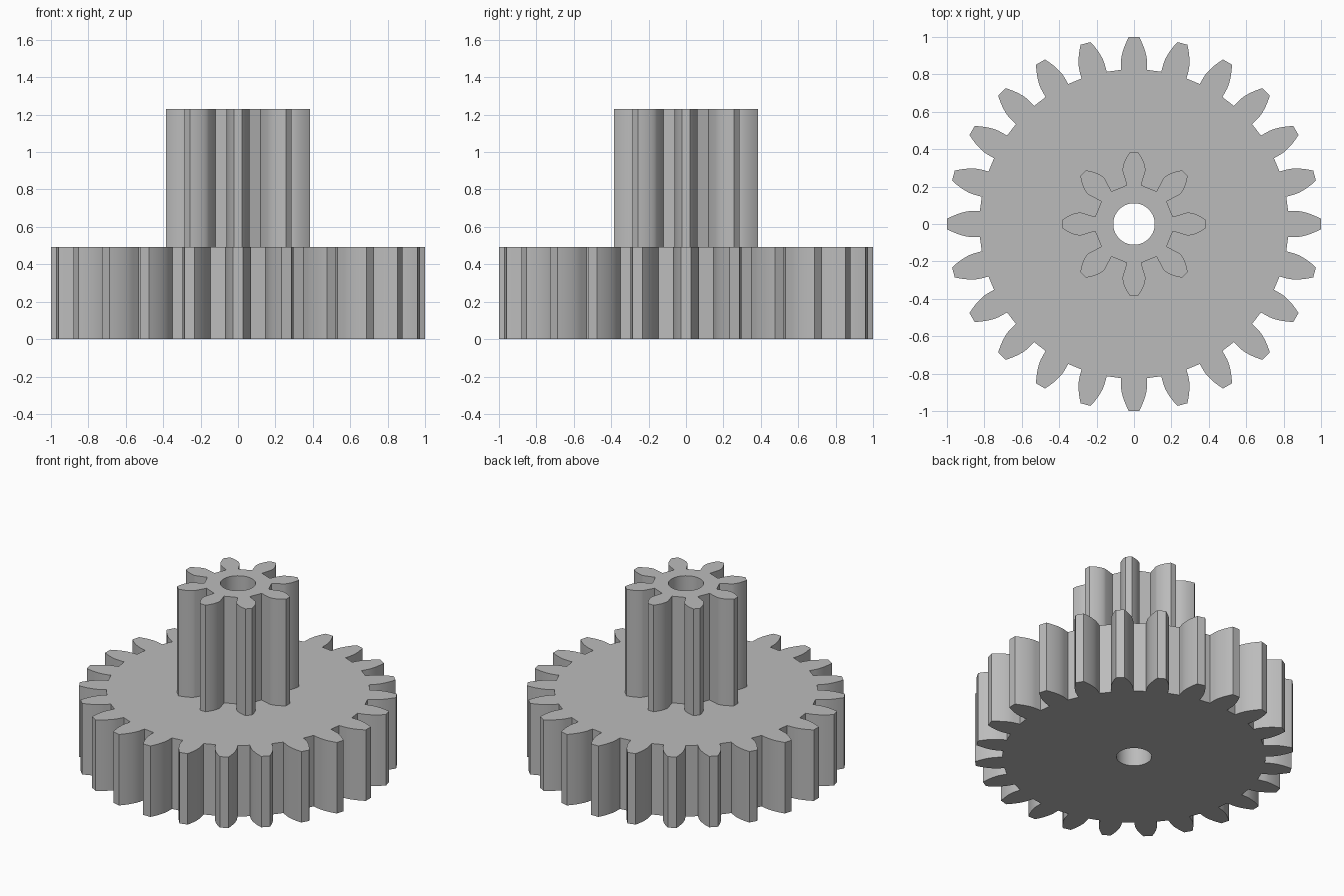
import bpy, bmesh
from math import pi, tan, acos, cos, sin, radians

MODULE = 2 / 26
PRESSURE = radians(20)
BORE_RADIUS = 0.111
WHEEL_TOP, PINION_TOP = 0.492, 1.231

if "Cube" in bpy.data.objects:
    bpy.data.objects.remove(bpy.data.objects["Cube"])

# Plain grey plastic
grey = bpy.data.materials.new("grey plastic")
grey.use_nodes = True
colour = (0.5, 0.5, 0.5, 1)
grey.diffuse_color = colour
grey.node_tree.nodes["Principled BSDF"].inputs["Base Color"].default_value = colour


def involute(angle):
    return tan(angle) - angle


def gear_outline(teeth, root_half, steps=8):
    """Involute spur gear outline, one tooth pointing along +x."""
    pitch = MODULE * teeth / 2
    base, tip, root = pitch * cos(PRESSURE), pitch + MODULE, pitch - 1.25 * MODULE
    base_half = pi / (2 * teeth) + involute(PRESSURE)
    flank = [(root, root_half)]
    for i in range(steps + 1):
        r = base + (tip - base) * i / steps
        flank.append((r, base_half - involute(acos(min(1, base / r)))))
    tooth = [(r, -a) for r, a in flank] + flank[::-1]
    return [(r * cos(a + 2 * pi * t / teeth), r * sin(a + 2 * pi * t / teeth))
            for t in range(teeth) for r, a in tooth]


def circle(radius, sides=48):
    return [(radius * cos(2 * pi * i / sides), radius * sin(2 * pi * i / sides))
            for i in range(sides)]


def ring(bm, points, z):
    return [bm.verts.new((x, y, z)) for x, y in points]


def wall(bm, low, high, inward=False):
    n = len(low)
    for i in range(n):
        j = (i + 1) % n
        face = [low[i], low[j], high[j], high[i]]
        bm.faces.new(face[::-1] if inward else face)


def cap(bm, outer, inner, up):
    """Fill the flat area between two closed rings."""
    edges = []
    for loop in (outer, inner):
        for a, b in zip(loop, loop[1:] + loop[:1]):
            edges.append(bm.edges.get((a, b)) or bm.edges.new((a, b)))
    made = bmesh.ops.triangle_fill(bm, use_beauty=True, edges=edges,
                                   normal=(0, 0, up))["geom"]
    for f in made:
        if isinstance(f, bmesh.types.BMFace):
            f.normal_update()
            if f.normal.z * up < 0:
                f.normal_flip()


def finish(bm, name):
    mesh = bpy.data.meshes.new(name)
    bm.to_mesh(mesh)
    bm.free()
    mesh.materials.append(grey)
    obj = bpy.data.objects.new(name, mesh)
    bpy.context.collection.objects.link(obj)
    bpy.ops.object.select_all(action='DESELECT')
    obj.select_set(True)
    bpy.context.view_layer.objects.active = obj
    bpy.ops.object.shade_smooth_by_angle(angle=radians(30))


wheel_shape = gear_outline(24, radians(4.85))
pinion_shape = gear_outline(8, radians(10.5))
bore_shape = circle(BORE_RADIUS)

# Large wheel, its top face open where the pinion rises from it
bm = bmesh.new()
low, high = ring(bm, wheel_shape, 0), ring(bm, wheel_shape, WHEEL_TOP)
bore_low, bore_high = ring(bm, bore_shape, 0), ring(bm, bore_shape, WHEEL_TOP)
wall(bm, low, high)
wall(bm, bore_low, bore_high, inward=True)
cap(bm, low, bore_low, -1)
cap(bm, high, ring(bm, pinion_shape, WHEEL_TOP), 1)
finish(bm, "gear_wheel")

# Tall pinion with the bore running on through it
bm = bmesh.new()
low, high = ring(bm, pinion_shape, WHEEL_TOP), ring(bm, pinion_shape, PINION_TOP)
bore_low, bore_high = ring(bm, bore_shape, WHEEL_TOP), ring(bm, bore_shape, PINION_TOP)
wall(bm, low, high)
wall(bm, bore_low, bore_high, inward=True)
cap(bm, high, bore_high, 1)
finish(bm, "pinion")
